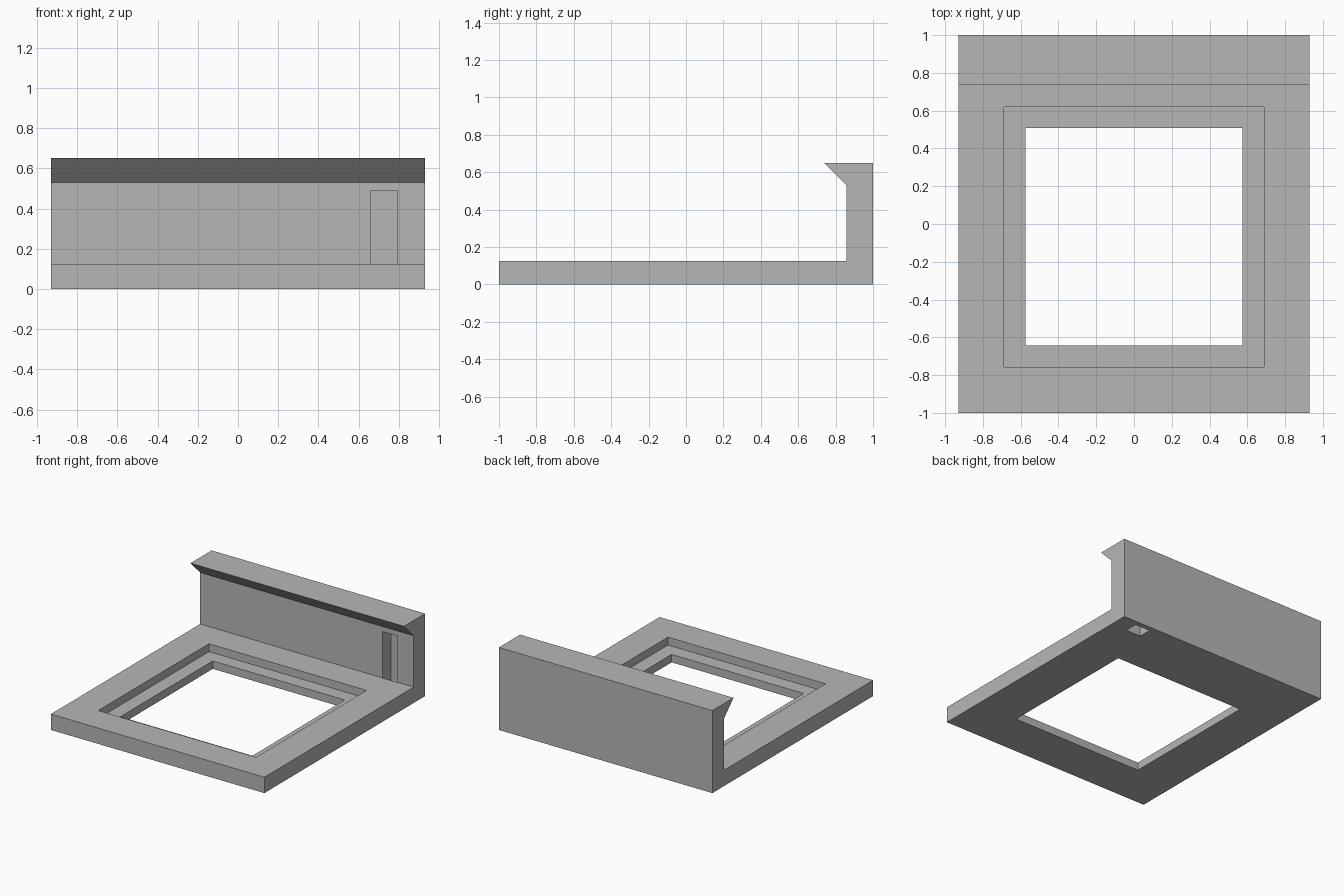
import bpy
import bmesh
from mathutils import Vector

cube = bpy.data.objects.get("Cube")
if cube:
    bpy.data.objects.remove(cube, do_unlink=True)

grey = bpy.data.materials.new("plain grey")
grey.use_nodes = True
grey.diffuse_color = (0.47, 0.47, 0.47, 1)
grey.node_tree.nodes["Principled BSDF"].inputs["Base Color"].default_value = grey.diffuse_color


def extrude_profile(name, profile, x0, x1):
    """Solid made by sweeping a (y, z) profile along x."""
    bm = bmesh.new()
    face = bm.faces.new([bm.verts.new((x0, y, z)) for y, z in profile])
    swept = bmesh.ops.extrude_face_region(bm, geom=[face], use_keep_orig=True)
    moved = [g for g in swept["geom"] if isinstance(g, bmesh.types.BMVert)]
    bmesh.ops.translate(bm, verts=moved, vec=Vector((x1 - x0, 0, 0)))
    bmesh.ops.recalc_face_normals(bm, faces=bm.faces)
    mesh = bpy.data.meshes.new(name)
    bm.to_mesh(mesh)
    bm.free()
    mesh.materials.append(grey)
    obj = bpy.data.objects.new(name, mesh)
    bpy.context.collection.objects.link(obj)
    return obj


def cut_box(target, x0, x1, y0, y1, z0, z1):
    """Subtract a box, then discard the cutter."""
    box = extrude_profile("cutter", [(y0, z0), (y1, z0), (y1, z1), (y0, z1)], x0, x1)
    box.hide_render = True
    mod = target.modifiers.new("cut", "BOOLEAN")
    mod.operation = "DIFFERENCE"
    mod.solver = "EXACT"
    mod.object = box
    bpy.context.view_layer.objects.active = target
    bpy.ops.object.modifier_apply(modifier=mod.name)
    bpy.data.objects.remove(box, do_unlink=True)


# Base plate, back wall and overhanging lip in one profile
half_width, base_top, wall_top, wall_front = 0.93, 0.125, 0.65, 0.857
bracket = extrude_profile("frame_with_back_wall", [
    (-1, 0), (1, 0), (1, wall_top), (0.737, wall_top),
    (wall_front, 0.53), (wall_front, base_top), (-1, base_top),
], -half_width, half_width)

# Stepped window: shallow ledge, then the through opening
cut_box(bracket, -0.687, 0.687, -0.757, 0.62, 0.0625, 0.3)
cut_box(bracket, -0.575, 0.575, -0.642, 0.508, -0.2, 0.3)

# Channel in the wall, running down through the base
cut_box(bracket, 0.66, 0.79, wall_front - 0.0005, 0.96, -0.2, 0.49)
